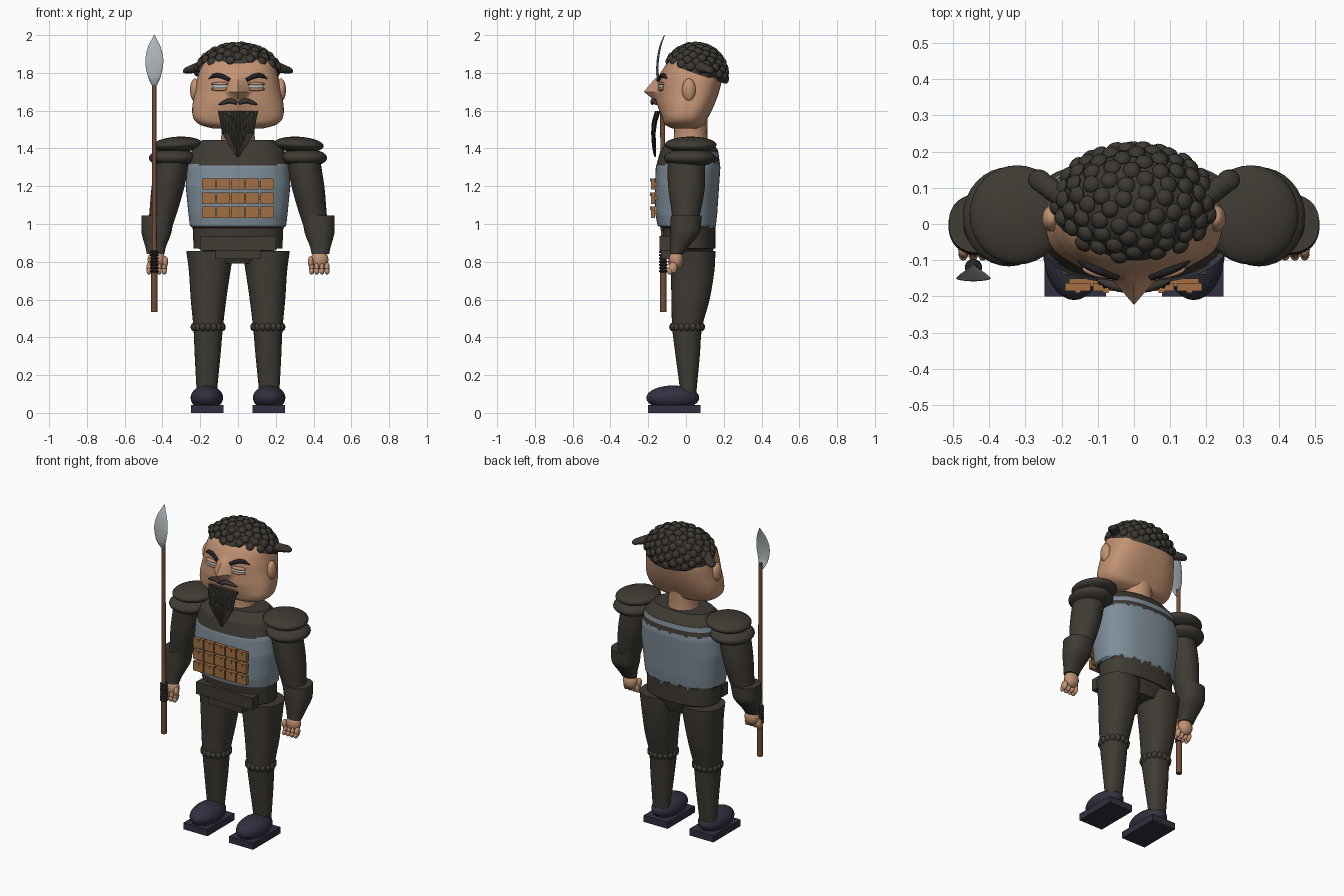
import bpy, bmesh, math
from mathutils import Vector, Matrix
from mathutils.bvhtree import BVHTree

if "Cube" in bpy.data.objects:
    bpy.data.objects.remove(bpy.data.objects["Cube"])


def material(name, r, g, b):
    m = bpy.data.materials.new(name)
    m.use_nodes = True
    m.diffuse_color = (r, g, b, 1)
    m.node_tree.nodes["Principled BSDF"].inputs["Base Color"].default_value = (r, g, b, 1)
    return m


DARK = material("dark leather", .050, .043, .034)
HAIR = material("dark hair", .045, .039, .032)
SKIN = material("skin", .54, .29, .17)
STEEL = material("blue steel", .21, .27, .32)
COPPER = material("copper plate", .36, .16, .055)
NAVY = material("navy shoe", .030, .030, .052)
WOOD = material("spear wood", .16, .075, .038)
BLADE = material("silver blade", .42, .46, .48)
EYE = material("pale eye", .50, .56, .60)
BROW = material("brow black", .016, .016, .020)


def finish(name, bm, *mats, angle=40):
    bmesh.ops.recalc_face_normals(bm, faces=bm.faces)
    me = bpy.data.meshes.new(name)
    bm.to_mesh(me)
    bm.free()
    for m in mats:
        me.materials.append(m)
    me.shade_smooth()
    me.set_sharp_from_angle(angle=math.radians(angle))
    ob = bpy.data.objects.new(name, me)
    bpy.context.collection.objects.link(ob)
    return ob


def loft(name, sections, mats, n=2.0, seg=48, sub=5, side=1, smooth=True, tweak=None, rule=None):
    """Skin rounded rings; each section is (z, centre x, half width, front y, back y)."""
    S = [Vector(s) for s in sections]
    rings = []
    for i in range(len(S) - 1):
        a, b = S[i], S[i + 1]
        p, q = S[max(i - 1, 0)], S[min(i + 2, len(S) - 1)]
        for k in range(sub):
            t = k / sub
            if smooth:
                rings.append(.5 * (2 * a + (b - p) * t + (2 * p - 5 * a + 4 * b - q) * t * t
                                   + (3 * a - p - 3 * b + q) * t ** 3))
            else:
                rings.append(a.lerp(b, t))
    rings.append(S[-1])
    bm = bmesh.new()
    loops = []
    for z, cx, rx, y0, y1 in rings:
        loop = []
        for j in range(seg):
            a = 2 * math.pi * j / seg
            c, s = math.cos(a), math.sin(a)
            x = cx + rx * math.copysign(abs(c) ** (2 / n), c)
            y = (y0 + y1) / 2 + (y1 - y0) / 2 * math.copysign(abs(s) ** (2 / n), s)
            co = Vector((x * side, y, z))
            loop.append(bm.verts.new(tweak(co) if tweak else co))
        loops.append(loop)
    for lo, hi in zip(loops, loops[1:]):
        for j in range(seg):
            k = (j + 1) % seg
            f = bm.faces.new((lo[j], lo[k], hi[k], hi[j]))
            if rule:
                f.material_index = rule(f.calc_center_median())
    bm.faces.new(loops[0])
    top = bm.faces.new(loops[-1])
    if rule:
        top.material_index = rule(top.calc_center_median())
    return finish(name, bm, *mats)


def add_ball(bm, loc, radii, rot=None, seg=16):
    m = Matrix.Translation(loc) @ (rot or Matrix()) @ Matrix.Diagonal((*radii, 1))
    bmesh.ops.create_uvsphere(bm, u_segments=seg, v_segments=seg // 2, radius=1, matrix=m)


def ball(name, loc, radii, mat, rot=None, seg=32):
    bm = bmesh.new()
    add_ball(bm, loc, radii, rot, seg)
    return finish(name, bm, mat)


def add_box(bm, lo, hi):
    lo, hi = Vector(lo), Vector(hi)
    bmesh.ops.create_cube(bm, size=1, matrix=Matrix.Translation((lo + hi) / 2) @ Matrix.Diagonal((*(hi - lo), 1)))


def box(name, lo, hi, mat):
    bm = bmesh.new()
    add_box(bm, lo, hi)
    return finish(name, bm, mat)


def strand(name, pts, mat, depth):
    """Tapered curve through (x, y, z, radius) points."""
    cu = bpy.data.curves.new(name, "CURVE")
    cu.dimensions = "3D"
    cu.bevel_depth, cu.bevel_resolution, cu.use_fill_caps = depth, 3, True
    sp = cu.splines.new("BEZIER")
    sp.bezier_points.add(len(pts) - 1)
    for bp, (x, y, z, r) in zip(sp.bezier_points, pts):
        bp.co, bp.radius = (x, y, z), r
        bp.handle_left_type = bp.handle_right_type = "AUTO"
    cu.materials.append(mat)
    bpy.context.collection.objects.link(bpy.data.objects.new(name, cu))


# Torso: steel cuirass with a ragged leather yoke and waist
def cuirass(c):
    rag = .008 * math.sin(c.x * 70) + .005 * math.sin(c.x * 173)
    if c.z < .985 + (rag if c.y > 0 else 0):
        return 0
    if c.y < .03:
        return int(c.z < 1.305 + .2 * c.x ** 2)
    return int(c.z < 1.325 + rag / 2 or 1.355 < c.z < 1.385)


loft("torso", [(.87, 0, .235, -.115, .155), (.98, 0, .24, -.125, .155), (.99, 0, .255, -.15, .158),
               (1.05, 0, .262, -.162, .165), (1.2, 0, .277, -.165, .175), (1.3, 0, .27, -.16, .182),
               (1.39, 0, .245, -.135, .17), (1.445, 0, .19, -.09, .13)],
     (DARK, STEEL), n=2.4, seg=128, sub=10, smooth=False, rule=cuirass)
loft("pelvis", [(.79, 0, .1, -.06, .12), (.88, 0, .22, -.1, .15)], (DARK,), n=2.6)
box("belt_panel", (-.2, -.14, .86), (.2, -.08, .937), DARK)
box("belt_flap", (-.12, -.132, .815), (.12, -.08, .87), DARK)
loft("neck", [(1.4, 0, .1, -.075, .12), (1.47, 0, .088, -.063, .113), (1.57, 0, .09, -.065, .115)], (SKIN,))

# Copper chest plates on thin carrier strips
for row in range(3):
    z = 1.032 + .075 * row
    bm = bmesh.new()
    for col in range(5):
        x = -.19 + .077 * col
        add_box(bm, (x, -.185, z), (x + .07, -.163, z + .06))
        add_box(bm, (x + .027, -.19, z + .042), (x + .043, -.184, z + .06))
    add_box(bm, (-.18, -.172, z + .02), (.18, -.15, z + .04))
    finish(f"chest_plates_{row + 1}", bm, COPPER)


# Head with a broad, pointed nose
def face(co):
    if co.y < 0:
        x, z = abs(co.x), co.z
        f = (1.79 - z) / .09 if z > 1.70 else (z - 1.645) / .055
        f = max(0, min(1, f))
        ridge = max(0, min(1, (1.86 - z) / .08, (z - 1.56) / .08))
        co.y -= .028 * ridge * max(0, 1 - x / .2) + .07 * f * max(0, 1 - x / (.035 + .035 * f))
    return co


head = loft("head", [(1.505, 0, .13, -.07, .06), (1.525, 0, .2, -.11, .095), (1.56, 0, .236, -.125, .115),
                     (1.62, 0, .242, -.128, .145), (1.7, 0, .228, -.125, .175), (1.78, 0, .213, -.118, .19),
                     (1.86, 0, .18, -.09, .17), (1.91, 0, .1, -.02, .11)],
            (SKIN,), n=2.7, seg=160, sub=8, tweak=face)
tree = BVHTree.FromPolygons([v.co for v in head.data.vertices], [p.vertices for p in head.data.polygons])


def skin_y(x, z):
    return tree.ray_cast(Vector((x, -1, z)), Vector((0, 1, 0)))[0].y


# Hair cap with curls, hairline dropping towards the back
centre, size = Vector((0, .05, 1.79)), Vector((.222, .163, .16))
slope = Vector((0, .35, 1))
edge = Vector((0, .05, 1.797))
bm = bmesh.new()
add_ball(bm, centre, size, seg=48)
bmesh.ops.bisect_plane(bm, geom=bm.verts[:] + bm.edges[:] + bm.faces[:], plane_co=edge, plane_no=slope, clear_inner=True)
finish("hair_cap", bm, HAIR)
bm = bmesh.new()
COUNT = 190
for i in range(COUNT):
    h = 1 - 2 * (i + .5) / COUNT
    a = i * 2.39996
    r = math.sqrt(1 - h * h)
    d = Vector((r * math.cos(a), r * math.sin(a), h))
    p = centre + d * size
    if (p - edge).dot(slope) > .012:
        add_ball(bm, p, (.025, .025, .017), d.to_track_quat("Z", "Y").to_matrix().to_4x4(), 12)
finish("hair_curls", bm, HAIR)

# Beard of fine strands
loft("beard", [(1.355, 0, .004, -.168, -.162), (1.42, 0, .05, -.178, -.162), (1.48, 0, .085, -.182, -.164),
               (1.54, 0, .095, -.178, -.156), (1.597, 0, .105, -.162, -.138)], (HAIR,), seg=160, smooth=False,
     tweak=lambda c: c + Vector((0, .003 * math.cos(c.x * 420), 0)))

# Spear
X, Y = -.443, -.12
loft("spear_shaft", [(.535, X, .017, Y - .017, Y + .017), (.83, X, .017, Y - .017, Y + .017),
                     (.84, X, .013, Y - .013, Y + .013), (1.77, X, .012, Y - .018, Y + .008)],
     (WOOD,), seg=20, smooth=False)
loft("spear_blade", [(1.735, X, .014, -.144, -.118), (1.78, X, .034, -.157, -.142), (1.86, X, .048, -.156, -.144),
                     (1.93, X, .036, -.144, -.133), (1.975, X, .015, -.128, -.12), (2.0, X, .002, -.116, -.112)],
     (BLADE,), seg=24)
bm = bmesh.new()
for i in range(7):
    add_ball(bm, (X, Y, .75 + .017 * i), (.024, .024, .009))
finish("spear_grip_wrap", bm, BROW)

# Paired parts
for s, tag in ((1, "left"), (-1, "right")):
    # Face details
    ball(f"{tag}_ear", (s * .228, .015, 1.71), (.026, .036, .06), SKIN)
    ball(f"{tag}_eye", (s * .095, skin_y(s * .095, 1.728), 1.728), (.044, .012, .014), EYE,
         Matrix.Rotation(s * .2, 4, "Z"))
    for part, z in (("upper", 1.742), ("lower", 1.713)):
        ball(f"{tag}_{part}_lid", (s * .095, skin_y(s * .095, z), z), (.048, .016, .009), SKIN,
             Matrix.Rotation(s * .2, 4, "Z"))
    strand(f"{tag}_brow", [(s * x, skin_y(s * x, z) - .004, z, r) for x, z, r in
                           ((.045, 1.762, .8), (.095, 1.785, 1), (.125, 1.785, .9), (.155, 1.77, .2))], BROW, .013)
    strand(f"{tag}_moustache", [(s * .006, -.178, 1.64, .7), (s * .04, -.174, 1.652, 1),
                                (s * .075, -.164, 1.643, .8), (s * .102, -.155, 1.632, .2)], HAIR, .014)
    # Swept side tufts of hair
    bm = bmesh.new()
    for i in range(4):
        add_ball(bm, (s * (.2 + .02 * i), .075 + .015 * i, 1.832 - .005 * i), (.05 - .005 * i, .03, .03 - .004 * i),
                 Matrix.Rotation(s * .45, 4, "Z") @ Matrix.Rotation(s * .35, 4, "Y"))
    finish(f"{tag}_hair_tuft", bm, HAIR)

    # Shoulder guards, arm, bracer
    ball(f"{tag}_upper_shoulder_guard", (s * .322, .025, 1.42), (.132, .137, .042), DARK,
         Matrix.Rotation(s * .06, 4, "Y"))
    ball(f"{tag}_lower_shoulder_guard", (s * .345, .02, 1.35), (.127, .137, .05), DARK)
    loft(f"{tag}_arm", [(.85, .432, .042, -.08, -.02), (.95, .42, .06, -.075, .05), (1.05, .398, .072, -.075, .075),
                        (1.2, .37, .087, -.095, .1), (1.37, .34, .09, -.1, .1)], (DARK,), side=s)
    loft(f"{tag}_bracer", [(.84, .436, .046, -.085, -.015), (.88, .436, .055, -.084, .015), (.95, .432, .078, -.084, .07),
                           (1.0, .428, .083, -.083, .08), (1.045, .424, .087, -.08, .083)], (DARK,), n=2.3, side=s)
    # Hand with curled fingers
    bm = bmesh.new()
    add_ball(bm, (s * .432, -.052, .81), (.047, .038, .05), seg=24)
    for i in range(4):
        x = s * (.39 + .027 * i)
        add_ball(bm, (x, -.07, .768), (.014, .024, .03))
        add_ball(bm, (x, -.085, .75), (.013, .016, .018))
    add_ball(bm, (s * .385, -.075, .8), (.015, .02, .03))
    finish(f"{tag}_hand", bm, SKIN)

    # Leg with scalloped knee band, shoe
    loft(f"{tag}_leg", [(.07, .165, .052, -.03, .055), (.13, .165, .055, -.033, .057), (.3, .161, .068, -.055, .073),
                        (.45, .158, .078, -.073, .085), (.6, .156, .094, -.077, .125), (.75, .15, .11, -.08, .15),
                        (.858, .148, .126, -.082, .156)], (DARK,), n=2.3, side=s)
    bm = bmesh.new()
    for i in range(16):
        a = math.tau * i / 16
        add_ball(bm, (s * .158 + .075 * math.cos(a), .006 + .077 * math.sin(a), .455), (.018, .018, .022))
    finish(f"{tag}_knee_band", bm, DARK)
    box(f"{tag}_sole", (s * .1625 - .085, -.2, 0), (s * .1625 + .085, .076, .042), NAVY)
    ball(f"{tag}_shoe", (s * .165, -.07, .08), (.086, .14, .065), NAVY)
